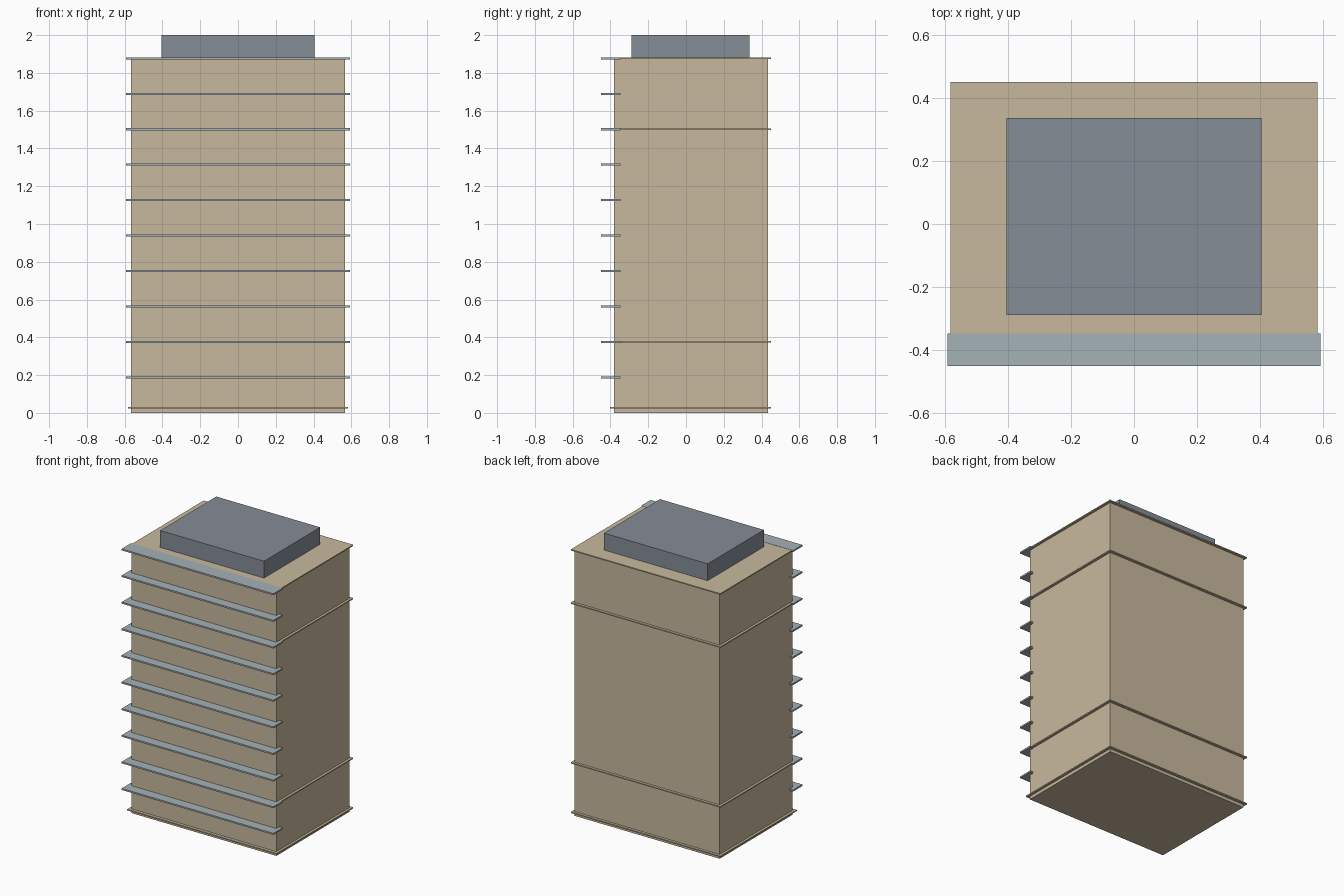
import bpy

default = bpy.data.objects.get("Cube")
if default:
    bpy.data.objects.remove(default, do_unlink=True)


def material(name, rgb):
    mat = bpy.data.materials.new(name)
    mat.use_nodes = True
    mat.diffuse_color = (*rgb, 1)
    mat.node_tree.nodes["Principled BSDF"].inputs["Base Color"].default_value = (*rgb, 1)
    return mat


def box(name, half_width, y, z, mat):
    """Box centred on x, spanning the given y and z ranges."""
    bpy.ops.mesh.primitive_cube_add(
        size=1, location=(0, sum(y) / 2, sum(z) / 2))
    obj = bpy.context.object
    obj.name = obj.data.name = name
    size = (2 * half_width, y[1] - y[0], z[1] - z[0])
    for v in obj.data.vertices:
        v.co = [c * s for c, s in zip(v.co, size)]
    obj.data.materials.append(mat)
    return obj


stone = material("beige stone", (0.58, 0.485, 0.34))
glass = material("pale blue grey", (0.376, 0.445, 0.474))
roof = material("slate grey", (0.24, 0.266, 0.31))

STOREY = 0.1877
THICK = 0.011

# Main tower block
box("tower_body", 0.566, (-0.381, 0.433), (0, 1.876), stone)

# Thin ledges wrapping the tower
levels = {"base": 0.026, "lower": 2 * STOREY, "upper": 8 * STOREY, "roof": 10 * STOREY}
for name, z in levels.items():
    box(name + "_ledge", 0.583, (-0.402, 0.451), (z - 0.004, z + 0.004), stone)

# One projecting slab per storey across the front
for i in range(1, 11):
    z = i * STOREY
    box(f"front_slab_{i}", 0.592, (-0.451, -0.347),
        (z - THICK / 2, z + THICK / 2), glass)

# Plant room on the roof
box("roof_plant_room", 0.405, (-0.289, 0.337), (1.87, 2.0), roof)
